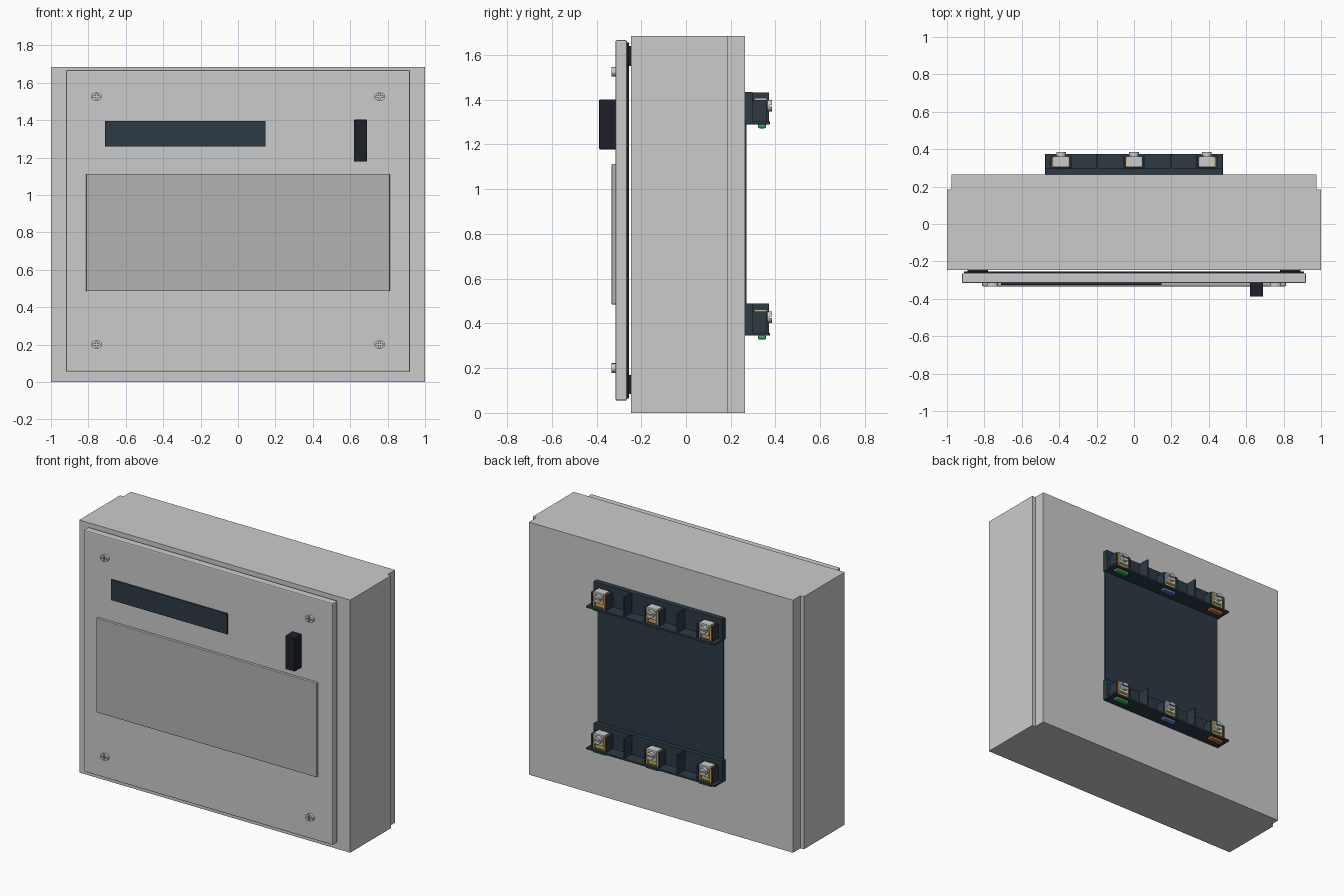
import bpy, bmesh
from math import pi
from mathutils import Matrix, Vector

if "Cube" in bpy.data.objects:
    bpy.data.objects.remove(bpy.data.objects["Cube"])


def mat(name, r, g, b):
    m = bpy.data.materials.new(name)
    m.diffuse_color = (r, g, b, 1)
    m.use_nodes = True
    m.node_tree.nodes["Principled BSDF"].inputs["Base Color"].default_value = m.diffuse_color
    return m


NAVY = mat("navy", 0.025, 0.042, 0.058)
BLACK = mat("black", 0.012, 0.015, 0.022)
WINDOW = mat("window_grey", 0.45, 0.45, 0.45)
BRASS = mat("brass", 0.65, 0.36, 0.08)
GREEN = mat("green", 0.03, 0.4, 0.1)
BLUE = mat("blue", 0.06, 0.2, 0.5)
ORANGE = mat("orange", 0.5, 0.13, 0.03)


def finish(name, bm, material=None, bevel=0):
    bmesh.ops.recalc_face_normals(bm, faces=bm.faces)
    me = bpy.data.meshes.new(name)
    bm.to_mesh(me)
    bm.free()
    ob = bpy.data.objects.new(name, me)
    bpy.context.collection.objects.link(ob)
    if material:
        me.materials.append(material)
    if bevel:
        mod = ob.modifiers.new("bevel", "BEVEL")
        mod.width, mod.segments = bevel, 2
        mod.limit_method = "ANGLE"
    return ob


def box(name, x, y, z, material=None, bevel=0):
    """Box from (min, max) ranges."""
    bm = bmesh.new()
    bmesh.ops.create_cube(bm, size=1)
    for v in bm.verts:
        v.co = Vector([(a + b) / 2 + c * (b - a) for (a, b), c in zip((x, y, z), v.co)])
    return finish(name, bm, material, bevel)


def prism(name, pts, z0, z1, material=None, bevel=0):
    """Extrude an xy outline upwards."""
    bm = bmesh.new()
    f = bm.faces.new([bm.verts.new((px, py, z0)) for px, py in pts])
    top = bmesh.ops.extrude_face_region(bm, geom=[f])["geom"]
    bmesh.ops.translate(bm, vec=(0, 0, z1 - z0),
                        verts=[v for v in top if isinstance(v, bmesh.types.BMVert)])
    return finish(name, bm, material, bevel)


def disc(name, x, y, z, rx, rz, depth, slots, material=None):
    """Screw head lying along y, with slots cut into the outer face."""
    bm = bmesh.new()
    bmesh.ops.create_cone(bm, cap_ends=True, segments=28, radius1=1, radius2=1, depth=1,
                          matrix=Matrix.Rotation(pi / 2, 4, "X"))
    for v in bm.verts:
        v.co = Vector((x + v.co.x * rx, y + v.co.y * abs(depth) + depth / 2, z + v.co.z * rz))
    ob = finish(name, bm, material)
    out = sorted((y + depth * 0.5, y + depth * 1.5))
    for sx, sz in slots:
        cut = box("slot_cutter", (x - sx, x + sx), out, (z - sz, z + sz))
        mod = ob.modifiers.new("slot", "BOOLEAN")
        mod.operation, mod.object, mod.solver = "DIFFERENCE", cut, "EXACT"
        bpy.context.view_layer.objects.active = ob
        bpy.ops.object.modifier_apply(modifier=mod.name)
        bpy.data.objects.remove(cut)
    bpy.ops.object.select_all(action="DESELECT")
    ob.select_set(True)
    bpy.context.view_layer.objects.active = ob
    bpy.ops.object.shade_smooth_by_angle()
    return ob


# Cabinet with stepped rear corners
half = [(1, -0.245), (1, 0.185), (0.975, 0.185), (0.975, 0.264)]
prism("cabinet_body", half + [(-px, py) for px, py in reversed(half)], 0, 1.685)

# Door, its gasket and corner spacers
box("door", (-0.92, 0.92), (-0.315, -0.264), (0.055, 1.667), bevel=0.006)
box("door_gasket", (-0.91, 0.91), (-0.265, -0.255), (0.065, 1.657), BLACK)
for sx in (-1, 1):
    for z0, z1 in ((0.085, 0.17), (1.55, 1.64)):
        box("corner_spacer", sorted((sx * 0.78, sx * 0.89)), (-0.256, -0.244), (z0, z1), BLACK)

# Door fittings
box("window", (-0.812, 0.812), (-0.333, -0.31), (0.485, 1.113), WINDOW, 0.004)
box("label_panel", (-0.712, 0.148), (-0.325, -0.31), (1.258, 1.395), NAVY, 0.002)
box("door_handle", (0.62, 0.69), (-0.388, -0.31), (1.178, 1.402), BLACK, 0.004)
for x in (-0.757, 0.757):
    for z in (0.2, 1.525):
        disc("door_screw", x, -0.314, z, 0.029, 0.022, -0.019, ((0.02, 0.003), (0.003, 0.016)))

# Rear mounting panel
box("rear_panel", (-0.465, 0.465), (0.26, 0.27), (0.35, 1.43), NAVY)

# Two terminal strips
for b in (0.345, 1.29):
    box("strip_back", (-0.475, 0.475), (0.262, 0.297), (b, b + 0.145), NAVY, 0.002)
    box("strip_shelf", (-0.475, 0.475), (0.262, 0.375), (b, b + 0.013), NAVY, 0.002)
    for x in (-0.197, 0.197):
        box("strip_divider", (x - 0.005, x + 0.005), (0.29, 0.372), (b + 0.01, b + 0.143), NAVY)
    for x, colour in ((-0.39, ORANGE), (0, BLUE), (0.39, GREEN)):
        # Terminal: dark housing, brass side straps, metal clamp and slotted screw
        box("terminal_housing", (x - 0.045, x + 0.045), (0.295, 0.34), (b + 0.01, b + 0.108), BLACK)
        for s in (-1, 1):
            box("side_wall", sorted((x + s * 0.047, x + s * 0.058)), (0.295, 0.362),
                (b + 0.01, b + 0.108), NAVY)
            box("brass_strap", sorted((x + s * 0.034, x + s * 0.045)), (0.305, 0.358),
                (b + 0.012, b + 0.112), BRASS)
        box("brass_plate", (x - 0.036, x + 0.036), (0.335, 0.347), (b + 0.014, b + 0.09), BRASS)
        box("clamp_top", (x - 0.04, x + 0.04), (0.305, 0.362), (b + 0.104, b + 0.118), None, 0.003)
        box("clamp_plate", (x - 0.033, x + 0.033), (0.345, 0.364), (b + 0.045, b + 0.106), None, 0.003)
        disc("terminal_screw", x, 0.362, b + 0.083, 0.026, 0.025, 0.022, ((0.03, 0.004),))

        # Rounded colour marker under the shelf
        box("colour_marker", (x - 0.05, x + 0.05), (0.322, 0.358), (b - 0.018, b + 0.004), colour, 0.008)
